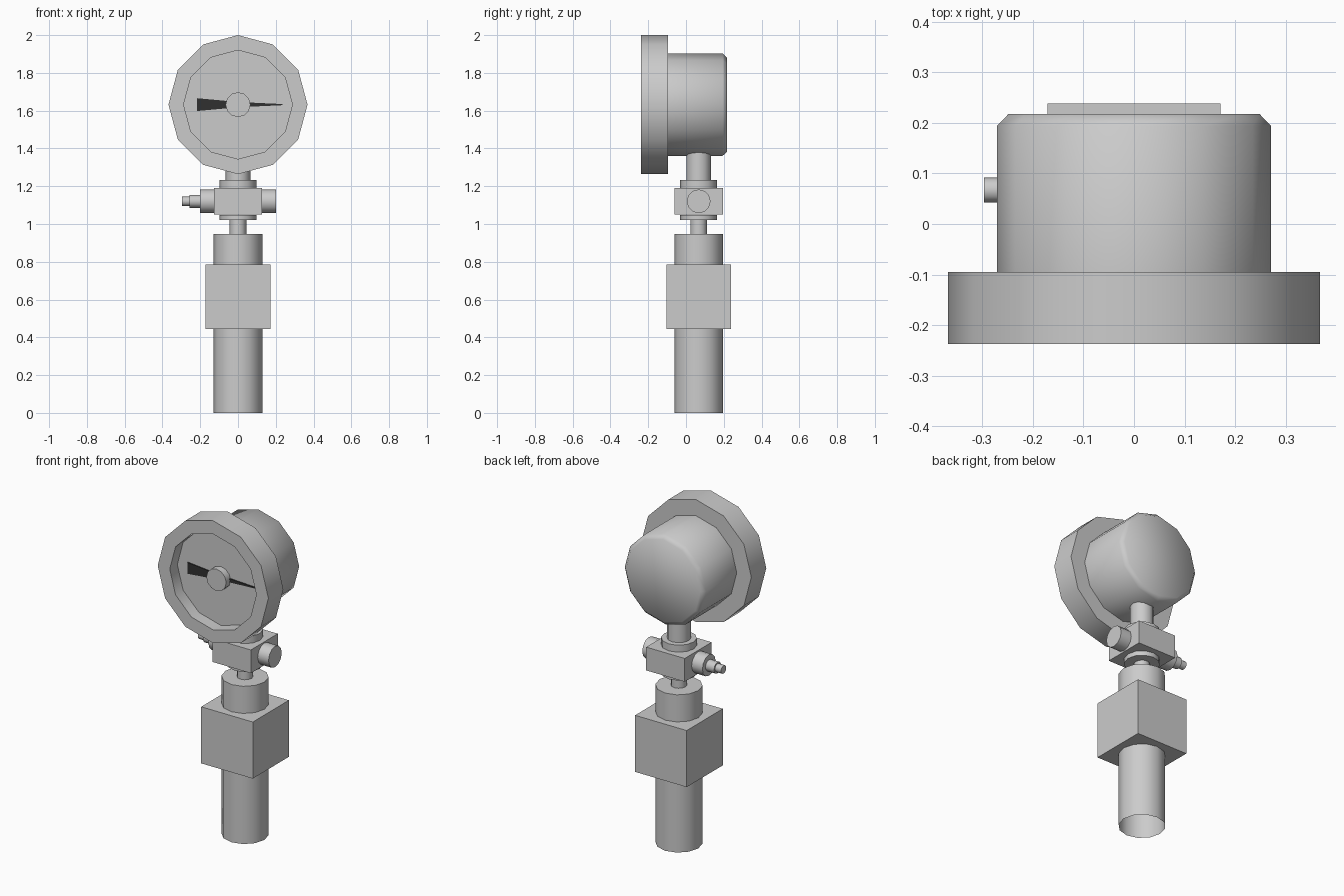
import bpy, bmesh, math

if "Cube" in bpy.data.objects:
    bpy.data.objects.remove(bpy.data.objects["Cube"])

SIDES = 12
CY = 0.067      # y of the vertical pipe axis
DIAL_Z = 1.632  # height of the gauge centre
VALVE_Z = 1.12  # height of the side valve axis


def finish(name, bm, smooth=None):
    bmesh.ops.recalc_face_normals(bm, faces=bm.faces[:])
    mesh = bpy.data.meshes.new(name)
    bm.to_mesh(mesh)
    bm.free()
    obj = bpy.data.objects.new(name, mesh)
    bpy.context.collection.objects.link(obj)
    if smooth:
        bpy.ops.object.select_all(action='DESELECT')
        obj.select_set(True)
        bpy.context.view_layer.objects.active = obj
        bpy.ops.object.shade_smooth_by_angle(angle=math.radians(smooth))
    return obj


def lathe(name, profile, axis, centre, smooth=35):
    """Spin (radius, position) pairs about an axis; radius 0 closes an end."""
    bm = bmesh.new()
    rings = []
    for r, t in profile:
        ring = []
        for i in range(SIDES if r else 1):
            a = 2 * math.pi * i / SIDES
            u, v = r * math.cos(a), r * math.sin(a)
            p = {'X': (t, u, v), 'Y': (v, t, u), 'Z': (u, v, t)}[axis]
            ring.append(bm.verts.new([p[k] + centre[k] for k in range(3)]))
        rings.append(ring)
    for a, b in zip(rings, rings[1:]):
        if len(a) == 1:
            bm.faces.new(b)
        elif len(b) == 1:
            bm.faces.new(a)
        else:
            for i in range(SIDES):
                j = (i + 1) % SIDES
                bm.faces.new((a[i], a[j], b[j], b[i]))
    # single-vertex ends only mark a cap
    loose = [v for v in bm.verts if not v.link_faces]
    bmesh.ops.delete(bm, geom=loose, context='VERTS')
    return finish(name, bm, smooth)


def rod(name, r, t0, t1, axis, centre):
    return lathe(name, [(0, t0), (r, t0), (r, t1), (0, t1)], axis, centre)


def box(name, size, centre):
    bm = bmesh.new()
    bmesh.ops.create_cube(bm, size=1)
    bmesh.ops.scale(bm, vec=size, verts=bm.verts)
    bmesh.ops.translate(bm, vec=centre, verts=bm.verts)
    return finish(name, bm)


pipe = (0, CY, 0)
gauge = (0, 0, DIAL_Z)
valve = (0, CY, VALVE_Z)

# Lower pipe (open at the bottom), square fitting and upper sleeve
lathe("lower_pipe", [(0.129, 0), (0.129, 0.445), (0, 0.445)], 'Z', pipe)
box("square_fitting", (0.343, 0.343, 0.34), (0, CY, 0.615))
rod("upper_sleeve", 0.129, 0.785, 0.948, 'Z', pipe)

# Stem, valve block with collars, neck
rod("stem", 0.044, 0.948, 1.02, 'Z', pipe)
rod("lower_collar", 0.098, 1.02, 1.048, 'Z', pipe)
box("valve_block", (0.256, 0.256, 0.14), valve)
rod("upper_collar", 0.098, 1.19, 1.232, 'Z', pipe)
rod("neck", 0.065, 1.232, 1.42, 'Z', pipe)

# Side plug and stepped bleed screw
rod("side_plug", 0.063, 0.128, 0.2, 'X', valve)
lathe("bleed_screw", [(0, -0.297), (0.0245, -0.297), (0.0245, -0.257),
                      (0.034, -0.257), (0.034, -0.2), (0.063, -0.2),
                      (0.063, -0.128), (0, -0.128)], 'X', valve)

# Gauge body with chamfered back
lathe("gauge_body", [(0, -0.095), (0.271, -0.095), (0.271, 0.194),
                     (0.248, 0.218), (0, 0.218)], 'Y', gauge, 50)

# Bezel with recessed dial face
lathe("bezel_and_dial", [(0, -0.165), (0.288, -0.165), (0.288, -0.237),
                         (0.368, -0.237), (0.368, -0.095), (0, -0.095)], 'Y', gauge)

# Hub and tapered needle
rod("needle_hub", 0.066, -0.206, -0.165, 'Y', gauge)
bm = bmesh.new()
outline = [(-0.217, 0.034), (0, 0.014), (0.235, 0.003),
           (0.235, -0.003), (0, -0.014), (-0.217, -0.034)]
face = bm.faces.new([bm.verts.new((x, -0.164, DIAL_Z + z)) for x, z in outline])
side = bmesh.ops.extrude_face_region(bm, geom=[face])
bmesh.ops.translate(bm, vec=(0, -0.007, 0),
                    verts=[g for g in side["geom"] if isinstance(g, bmesh.types.BMVert)])
needle = finish("needle", bm)
black = bpy.data.materials.new("needle_black")
black.diffuse_color = (0.03, 0.03, 0.03, 1)
black.use_nodes = True
black.node_tree.nodes["Principled BSDF"].inputs["Base Color"].default_value = black.diffuse_color
needle.data.materials.append(black)
